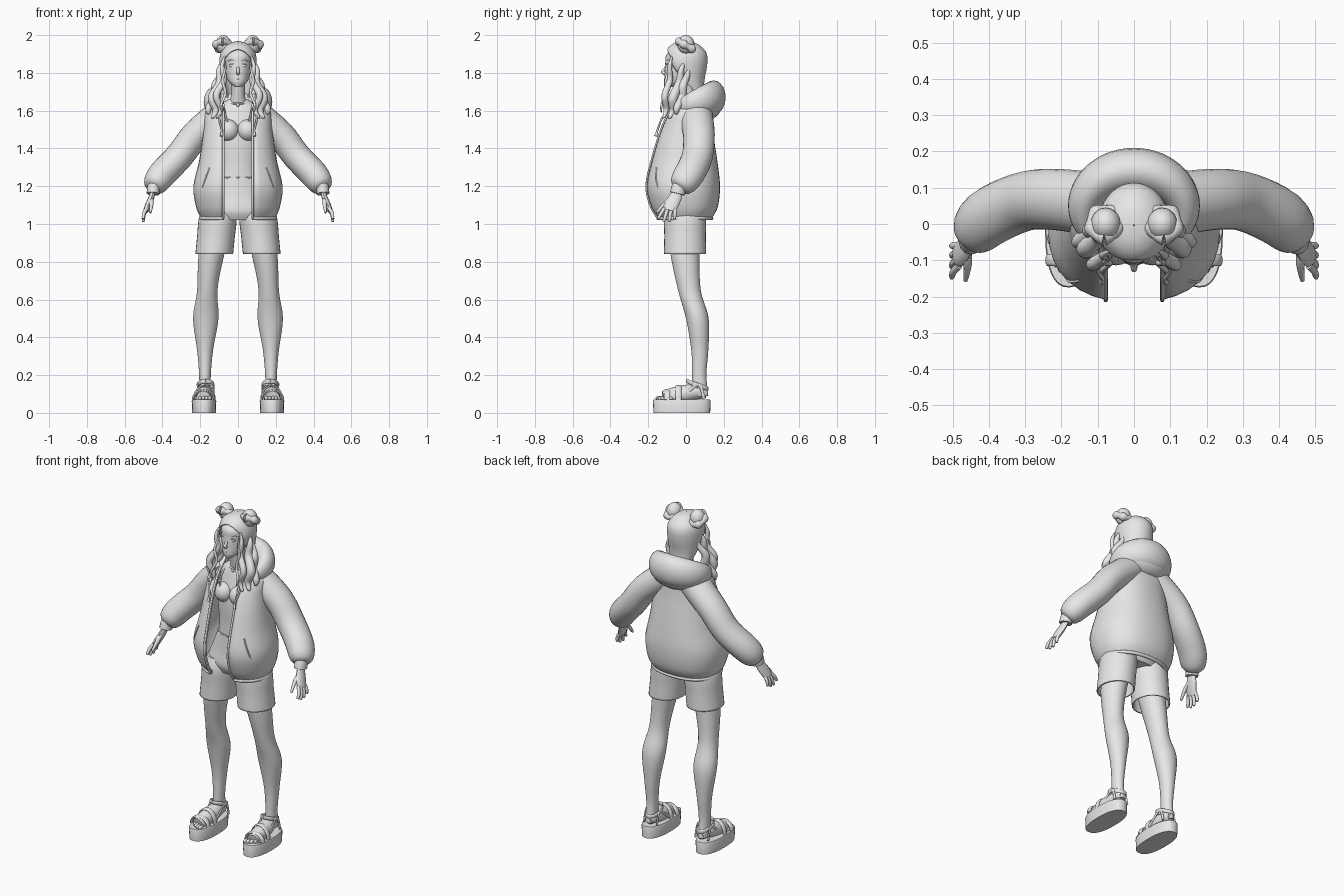
import bpy, bmesh
from math import pi, sin, cos, asin, copysign, radians
from mathutils import Vector, Matrix

SIDE, DEPTH, UP = Matrix.Identity(3)

if "Cube" in bpy.data.objects:
    bpy.data.objects.remove(bpy.data.objects["Cube"])

GREY = (.8, .8, .8, 1)
clay = bpy.data.materials.new("light_grey")
clay.use_nodes = True
clay.diffuse_color = GREY
clay.node_tree.nodes["Principled BSDF"].inputs["Base Color"].default_value = GREY


def finish(name, bm, mirror=1, thickness=0):
    """Place the mesh on its side of the body and shade it."""
    for vert in bm.verts:
        vert.co.x *= mirror
    bmesh.ops.remove_doubles(bm, verts=bm.verts, dist=.0004)
    bmesh.ops.recalc_face_normals(bm, faces=bm.faces)
    mesh = bpy.data.meshes.new(name)
    bm.to_mesh(mesh)
    bm.free()
    mesh.materials.append(clay)
    part = bpy.data.objects.new(name, mesh)
    bpy.context.collection.objects.link(part)
    bpy.ops.object.select_all(action='DESELECT')
    part.select_set(True)
    bpy.context.view_layer.objects.active = part
    bpy.ops.object.shade_smooth_by_angle(angle=radians(50))
    if thickness:
        shell = part.modifiers.new("thickness", 'SOLIDIFY')
        shell.thickness = thickness
        shell.offset = -1


def spline(keys, steps):
    """Smooth interpolation through key tuples of any length."""
    keys = [Vector(key) for key in keys]
    padded = [keys[0], *keys, keys[-1]]
    points = []
    for before, start, end, after in zip(padded, keys, keys[1:], padded[3:]):
        for step in range(steps):
            t = step / steps
            ease = start.lerp(end, t * t * (3 - 2 * t))
            leave, arrive = (end - before) / 2, (after - start) / 2
            points.append(ease + leave * t * (1 - t) ** 2 - arrive * t * t * (1 - t))
    return points + [keys[-1]]


def skin(rings, closed=True, bottom=True, top=True):
    """Bridge rings of points with quads and close the ends."""
    bm = bmesh.new()
    rows = [[bm.verts.new(point) for point in ring] for ring in rings]
    count = len(rows[0])
    for low, high in zip(rows, rows[1:]):
        for i in range(count if closed else count - 1):
            j = (i + 1) % count
            bm.faces.new((low[i], low[j], high[j], high[i]))
    if bottom:
        bm.faces.new(rows[0])
    if top:
        bm.faces.new(rows[-1])
    return bm


def section(z, x, y, rx, ry, power, opening=0, count=32):
    """Horizontal superellipse starting at the front, with an optional gap there."""
    start = asin(min(1, opening / rx) ** (power / 2))
    points = []
    for i in range(count + 1):
        angle = start + (2 * pi - 2 * start) * i / count
        across, along = [copysign(abs(v) ** (2 / power), v) for v in (sin(angle), cos(angle))]
        points.append(Vector((x + rx * across, y - ry * along, z)))
    return points


def loft(name, keys, axis=lambda z: 0, mirror=1, power=2, steps=6, bottom=True, thickness=0):
    """Solid from (height, depth centre, half width, half depth) keys."""
    rings = [section(z, axis(z), y, rx, ry, power)[:-1] for z, y, rx, ry in spline(keys, steps)]
    finish(name, skin(rings, bottom=bottom), mirror, thickness)


def open_loft(name, keys, opening, power, thickness):
    """Shell that is open at the front by a half width depending on height."""
    rings = [section(z, 0, y, rx, ry, power, opening(z)) for z, y, rx, ry in spline(keys, 6)]
    finish(name, skin(rings, False, False, False), thickness=thickness)
    return rings


def tube(name, keys, radius, mirror=1, flat=1, ref=DEPTH, steps=4, count=12):
    """Smooth tube; radius is a number or a rule along its length."""
    path = spline(keys, steps)
    last = len(path) - 1
    rings = []
    for i, centre in enumerate(path):
        along = (path[min(i + 1, last)] - path[max(i - 1, 0)]).normalized()
        u = (ref - ref.dot(along) * along).normalized()
        v = along.cross(u) * flat
        r = radius(i / last) if callable(radius) else radius
        angles = [2 * pi * k / count for k in range(count)]
        rings.append([centre + r * (cos(a) * u + sin(a) * v) for a in angles])
    finish(name, skin(rings), mirror)


def loop(x, y, z, rx, ry, tilt=0, half=pi, count=12):
    """Path around the back, reaching the given half angle each way."""
    angles = [pi + half * (2 * i / count - 1) for i in range(count + 1)]
    return [(x + rx * sin(a), y - ry * cos(a), z + tilt * cos(a)) for a in angles]


def arch(name, x, y, width, height, mirror):
    """Flat strap over the foot."""
    angles = [pi * i / 8 for i in range(9)]
    keys = [(x + width * cos(a), y, .07 + height * sin(a)) for a in angles]
    tube(name, keys, .016, mirror, flat=.4)


def ball(name, place, size, mirror=1):
    bm = bmesh.new()
    shape = Matrix.Translation(place) @ Matrix.Diagonal((*size, 1))
    bmesh.ops.create_uvsphere(bm, u_segments=20, v_segments=12, radius=1, matrix=shape)
    finish(name, bm, mirror)


def lock(name, start, end, width, wave, mirror):
    """Wavy strand of hair that swells and then tapers to a point."""
    start, end = Vector(start), Vector(end)
    keys = []
    for i in range(13):
        t = i / 12
        sway = wave * sin(4 * pi * t) * t ** .5
        keys.append(start.lerp(end, t) + sway * SIDE - sway * DEPTH / 2)
    tube(name, keys, lambda t: .002 + width * sin(pi * (1 - t) ** .8) ** .6, mirror)


# Body
loft("torso", [(1.02, 0, .13, .08), (1.12, 0, .135, .09), (1.3, -.01, .105, .075),
               (1.47, 0, .125, .085), (1.6, .02, .12, .07), (1.66, .02, .05, .045)])
loft("neck", [(1.6, .02, .06, .05), (1.68, 0, .037, .045), (1.78, -.01, .04, .05)])
loft("head", [(1.725, -.085, .015, .02), (1.75, -.055, .046, .06), (1.79, -.024, .065, .09),
              (1.85, -.01, .077, .1), (1.9, -.006, .073, .095), (1.945, 0, .03, .04)])
tube("nose", [(0, -.1, 1.845), (0, -.11, 1.825), (0, -.124, 1.806), (0, -.112, 1.798)],
     lambda t: .006 + .004 * t)
ball("upper_lip", (0, -.107, 1.768), (.018, .009, .005))
ball("lower_lip", (0, -.104, 1.76), (.015, .009, .006))
ball("chin", (0, -.095, 1.738), (.02, .016, .014))

# Shorts seat, waistband and necklace
loft("shorts_seat", [(1.02, 0, .16, .09), (1.07, 0, .185, .11), (1.15, 0, .155, .1), (1.25, -.01, .113, .082)])
tube("waistband", loop(0, -.01, 1.245, .112, .08), .004, ref=UP)
tube("choker", loop(0, .01, 1.645, .046, .052, -.008), .005, ref=UP)
ball("choker_pendant", (0, -.05, 1.63), (.009, .006, .009))

# Open jacket with hem band, zipper edges and hood
jacket = open_loft("jacket_body", [
    (1.03, -.01, .195, .145), (1.09, -.012, .222, .18), (1.2, -.018, .236, .198), (1.34, -.012, .205, .177),
    (1.5, 0, .182, .14), (1.6, .02, .17, .11), (1.69, .05, .1, .07)],
    opening=lambda z: .078, power=2.3, thickness=.014)
tube("jacket_hem", jacket[0], .01, ref=UP, steps=1)
for name, edge in (("left_zipper", 0), ("right_zipper", -1)):
    tube(name, [ring[edge] for ring in jacket[:-4]], .006, steps=1)
tube("hood", loop(0, .03, 1.64, .14, .117, -.03, half=radians(140)),
     lambda t: .02 + .07 * sin(pi * t), flat=.7, ref=UP, count=20)
ball("hood_drape", (0, .105, 1.625), (.14, .083, .075))

# Hair cap framing the face
open_loft("hair", [(1.62, .06, .045, .045), (1.74, .028, .078, .068), (1.84, 0, .098, .112),
                   (1.9, 0, .094, .11), (1.938, -.004, .073, .086), (1.96, -.004, .04, .05),
                   (1.968, -.004, .002, .002)],
          opening=lambda z: .075 * min(1, max(0, 20 * (1.925 - z))) ** .5, power=2, thickness=.008)


def leg_axis(z):
    return .175 - .07 * z ** 4


for mirror, side in ((1, "left_"), (-1, "right_")):
    # Face details and chest
    ball(side + "eye", (.031, -.092, 1.838), (.015, .011, .009), mirror)
    tube(side + "eyelid", [(.015, -.1, 1.84), (.031, -.102, 1.848), (.047, -.09, 1.843)], .003, mirror, ref=UP)
    tube(side + "eyebrow", [(.014, -.105, 1.86), (.034, -.097, 1.868), (.053, -.081, 1.862)], .003, mirror, ref=UP)
    ball(side + "ear", (.08, 0, 1.815), (.012, .02, .03), mirror)
    ball(side + "bust", (.05, -.058, 1.495), (.056, .056, .058), mirror)
    tube(side + "bra_strap", [(.055, -.095, 1.53), (.07, -.06, 1.59), (.075, 0, 1.625)], .005, mirror, ref=SIDE)

    # Hair bun with a lumpy coil
    ball(side + "bun", (.078, 0, 1.95), (.042, .045, .05), mirror)
    tube(side + "bun_coil", loop(.082, 0, 1.945, .033, .036, .02), lambda t: .02 + .004 * cos(10 * pi * t),
         mirror, ref=UP)

    # Wavy locks
    lock(side + "front_lock", (.07, -.075, 1.89), (.115, -.12, 1.56), .016, .02, mirror)
    lock(side + "middle_lock", (.085, -.01, 1.86), (.14, -.09, 1.56), .023, .018, mirror)
    lock(side + "back_lock", (.085, .015, 1.83), (.15, -.05, 1.58), .022, -.015, mirror)
    lock(side + "thin_strand", (.07, -.085, 1.87), (.08, -.13, 1.59), .006, -.012, mirror)

    # Hood cord and pocket seam
    tube(side + "drawstring", [(.088, -.09, 1.61), (.1, -.127, 1.56), (.086, -.15, 1.5), (.088, -.16, 1.465)],
         lambda t: .005 + .004 * t ** 6, mirror)
    tube(side + "pocket_edge", [(.15, -.156, 1.3), (.18, -.157, 1.22), (.2, -.118, 1.13)], .004, mirror)

    # Sleeve and cuff
    tube(side + "sleeve", [(.08, .05, 1.59), (.22, .068, 1.475), (.31, .06, 1.36), (.405, .015, 1.26), (.45, -.038, 1.19)],
         lambda t: .09 - .008 * sin(pi * t) - .045 * t ** 9, mirror, flat=.92, count=24)
    tube(side + "cuff", [(.44, -.03, 1.21), (.447, -.038, 1.19), (.45, -.046, 1.16)], .04, mirror, flat=.85)

    # Hand with spread fingers
    tube(side + "palm", [(.45, -.045, 1.18), (.457, -.055, 1.145), (.475, -.078, 1.1), (.488, -.09, 1.07)],
         lambda t: .022 + .015 * sin(pi * t * .8), mirror, flat=.45)
    for i, finger in enumerate(("index", "middle", "ring", "little")):
        spread = (i - 1.5) / 1.5
        base = Vector((.482, -.087 + .028 * spread, 1.085))
        tip = Vector((.502, -.104 + .044 * spread, 1.01 + .017 * spread ** 2))
        knuckle = (base + tip) / 2 + .006 * SIDE
        tube(side + finger + "_finger", [base, knuckle, tip], lambda t: .01 - .004 * t ** 4, mirror)
    tube(side + "thumb", [(.46, -.075, 1.135), (.458, -.11, 1.11), (.464, -.155, 1.06)],
         lambda t: .013 - .007 * t ** 2, mirror, ref=SIDE)

    # Leg and shorts leg
    loft(side + "leg", [(.09, .073, .03, .045), (.2, .07, .031, .038), (.33, .073, .042, .045),
                        (.5, .06, .067, .06), (.65, .018, .054, .06), (.84, -.005, .068, .077),
                        (1, -.008, .075, .088)], leg_axis, mirror)
    loft(side + "shorts_leg", [(.842, -.005, .1, .112), (.93, -.005, .1, .11), (1.03, -.005, .1, .11),
                               (1.09, -.005, .08, .09)],
         lambda z: .21 - .1 * z, mirror, bottom=False, thickness=.008)

    # Platform sandal and foot
    loft(side + "sole", [(0, -.022, .063, .15), (.062, -.022, .065, .153), (.07, -.022, .062, .15)],
         lambda z: .18, mirror, power=2.4, steps=1)
    tube(side + "foot", [(.172, .11, .1), (.172, .05, .11), (.177, -.03, .097), (.184, -.12, .08)],
         lambda t: .022 + .024 * sin(pi * t * .8), mirror, ref=UP)
    for i in range(5):
        ball(side + "toe", (.15 + .017 * i, -.14 + .003 * i * i, .077), (.01, .022, .012), mirror)
    arch(side + "toe_strap", .182, -.1, .056, .05, mirror)
    arch(side + "instep_strap", .178, -.04, .054, .072, mirror)
    tube(side + "ankle_strap", loop(.17, .06, .148, .041, .056, .02), .011, mirror, flat=.4, ref=UP)
    for x in (.128, .214):
        tube(side + "side_strap", [(x, -.03, .08), (x, .02, .12), (x, .07, .15), (x, .095, .075)],
             .008, mirror, flat=.5, ref=UP)
    ball(side + "buckle", (.213, .05, .15), (.006, .016, .013), mirror)
